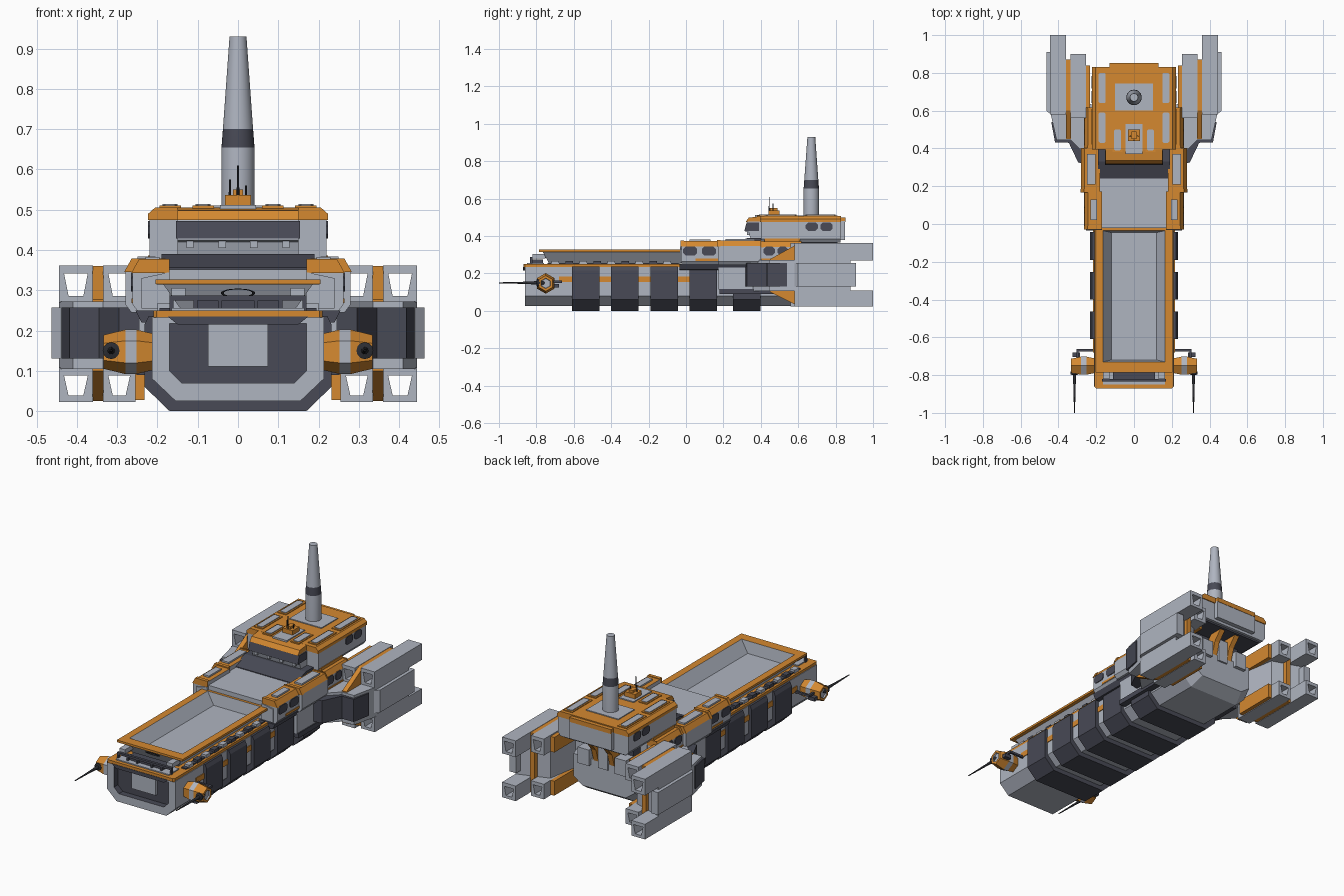
import bpy, bmesh, math
from mathutils import Vector


def material(name, rgb):
    m = bpy.data.materials.new(name)
    m.diffuse_color = (*rgb, 1)
    return m


GRAY = material("light gray hull", (0.43, 0.46, 0.53))
ORANGE = material("orange trim", (0.66, 0.25, 0.03))
DARK = material("dark slate", (0.065, 0.068, 0.092))
BLACK = material("near black", (0.025, 0.026, 0.032))


def loft(name, rings, mats, mirror=False, rule=None, closed=False):
    """Skin rings of equal point count; rule(center) picks the material index."""
    mats = mats if isinstance(mats, list) else [mats]
    bm = bmesh.new()
    vs = [[bm.verts.new(p) for p in r] for r in rings]
    n = len(vs[0])
    pairs = list(zip(vs, vs[1:])) + ([(vs[-1], vs[0])] if closed else [])
    for a, b in pairs:
        for i in range(n):
            bm.faces.new((a[i], a[(i + 1) % n], b[(i + 1) % n], b[i]))
    if not closed:
        bm.faces.new(vs[0][::-1])
        bm.faces.new(vs[-1])
    bmesh.ops.recalc_face_normals(bm, faces=bm.faces[:])
    if rule:
        for f in bm.faces:
            f.material_index = int(rule(f.calc_center_median()))
    me = bpy.data.meshes.new(name)
    bm.to_mesh(me)
    bm.free()
    for m in mats:
        me.materials.append(m)
    ob = bpy.data.objects.new(name, me)
    bpy.context.collection.objects.link(ob)
    if mirror:
        mod = ob.modifiers.new("mirror", 'MIRROR')
        mod.use_mirror_merge = False
    return ob


def ring(pts, axis, d):
    if axis == 'x':
        return [(d, a, b) for a, b in pts]
    if axis == 'y':
        return [(a, d, b) for a, b in pts]
    return [(a, b, d) for a, b in pts]


def prism(name, pts, axis, a, b, mats, mirror=False, rule=None):
    return loft(name, [ring(pts, axis, a), ring(pts, axis, b)], mats, mirror, rule)


def rect(a0, a1, b0, b1, c=0):
    if not c:
        return [(a0, b0), (a1, b0), (a1, b1), (a0, b1)]
    return [(a0 + c, b0), (a1 - c, b0), (a1, b0 + c), (a1, b1 - c),
            (a1 - c, b1), (a0 + c, b1), (a0, b1 - c), (a0, b0 + c)]


def box(name, x0, x1, y0, y1, z0, z1, mats, mirror=False, c=0):
    return prism(name, rect(x0, x1, y0, y1, c), 'z', z0, z1, mats, mirror)


def sym(half):
    return half + [(-a, b) for a, b in reversed(half)]


def circle(ca, cb, r, n, start=0.0):
    return [(ca + r * math.cos(start + i * math.tau / n),
             cb + r * math.sin(start + i * math.tau / n)) for i in range(n)]


# Hull with recessed bow
hull = sym([(0.155, 0.025), (0.213, 0.08), (0.213, 0.235)])
stern = sym([(0.135, 0.07), (0.19, 0.11), (0.19, 0.235)])
mouth = sym([(0.14, 0.07), (0.17, 0.10), (0.17, 0.218)])
loft("hull", [ring(stern, 'y', 0.73), ring(hull, 'y', 0.66), ring(hull, 'y', -0.86),
              ring(mouth, 'y', -0.86), ring(mouth, 'y', -0.825)], [GRAY, DARK],
     rule=lambda c: -0.855 < c.y < -0.8)
box("bow_hatch", -0.075, 0.075, -0.84, -0.82, 0.11, 0.215, GRAY)
prism("bow_hatch_lip", sym([(0.15, 0.215), (0.175, 0.235)]), 'y', -0.872, -0.84, DARK)
# Dark ribs around the hull
rib = sym([(0.17, 0.0), (0.232, 0.06), (0.232, 0.215), (0.222, 0.236)])
for i, y in enumerate((-0.61, -0.40, -0.19, 0.02, 0.25)):
    prism(f"hull_rib_{i + 1}", rib, 'y', y, y + 0.147, DARK)
box("hull_side_stripe", 0.208, 0.217, -0.68, 0.02, 0.155, 0.185, ORANGE, True)
# Cargo deck
box("cargo_deck", -0.21, 0.21, -0.87, 0.0, 0.232, 0.25, ORANGE, c=0.008)
box("bow_deck_plate", -0.165, 0.165, -0.85, -0.76, 0.25, 0.256, GRAY)
box("deck_channel", 0.165, 0.195, -0.74, -0.04, 0.25, 0.256, DARK, True)
for i in range(9):
    y = -0.72 + i * 0.075
    box(f"deck_fitting_{i + 1}", 0.17, 0.20, y, y + 0.04, 0.25, 0.268, [GRAY, DARK][i % 2], True)
# Bow railing
box("bow_rail", -0.17, 0.17, -0.835, -0.82, 0.275, 0.287, DARK)
for i, x in enumerate((0.04, 0.10, 0.16)):
    box(f"bow_rail_post_{i + 1}", x, x + 0.01, -0.835, -0.82, 0.25, 0.28, DARK, True)
box("bow_winch", -0.11, 0.11, -0.82, -0.765, 0.256, 0.275, DARK)
box("bow_rail_end", 0.13, 0.165, -0.82, -0.75, 0.28, 0.305, GRAY, True)

# Open cargo hopper
loft("cargo_hopper", [ring(rect(*r), 'z', z) for r, z in (
    ((-0.14, 0.14, -0.73, -0.03), 0.25), ((-0.185, 0.185, -0.765, -0.01), 0.314),
    ((-0.205, 0.205, -0.785, 0.0), 0.315), ((-0.205, 0.205, -0.785, 0.0), 0.327),
    ((-0.165, 0.165, -0.73, -0.035), 0.327), ((-0.12, 0.12, -0.72, -0.045), 0.262))],
    [GRAY, ORANGE], rule=lambda c: c.z > 0.313)
oval = [[(math.cos(t) * 0.043 * k, y - 0.012 * math.sin(t) * k, 0.293 + math.sin(t) * 0.011 * k)
         for t in (i * math.tau / 24 for i in range(24))]
        for k, y in ((1, -0.755), (1, -0.762), (0.82, -0.762), (0.82, -0.755))]
loft("hopper_port_ring", oval, BLACK, closed=True)

# Middle section
box("mid_body", -0.19, 0.19, -0.02, 0.62, 0.235, 0.352, GRAY)
prism("mid_step", [(0.24, 0.35), (0.24, 0.356), (0.33, 0.39), (0.42, 0.39), (0.42, 0.35)], 'x', -0.19, 0.19, DARK)


def shoulder(name, x0, x1, y0, y1, z1):
    pts = [(x0, 0.245), (x1 - 0.015, 0.245), (x1, 0.265), (x1, z1 - 0.028), (x1 - 0.018, z1), (x0, z1)]
    prism(name, pts, 'y', y0, y1, [GRAY, ORANGE], True, lambda c: c.z > z1 - 0.02)
    for j, y in enumerate((y0, y1)):
        prism(f"{name}_collar_{j}", [(x0, z1 - 0.03), (x1 + 0.003, z1 - 0.03), (x1 - 0.016, z1 + 0.004),
              (x0, z1 + 0.004)], 'y', y - 0.004, y + 0.015 if j == 0 else y + 0.002, ORANGE, True)


shoulder("front_shoulder", 0.17, 0.262, -0.025, 0.17, 0.373)
shoulder("rear_shoulder", 0.18, 0.28, 0.17, 0.40, 0.375)
shoulder("aft_shoulder", 0.17, 0.262, 0.40, 0.615, 0.37)
box("front_shoulder_panel", 0.195, 0.23, 0.02, 0.13, 0.37, 0.382, GRAY, True)
box("rear_shoulder_panel", 0.205, 0.25, 0.21, 0.37, 0.37, 0.384, GRAY, True)
for i, (y0, y1) in enumerate(((-0.015, 0.06), (0.085, 0.16), (0.415, 0.475), (0.49, 0.545))):
    prism(f"mid_window_{i + 1}", rect(y0, y1, 0.297, 0.343, 0.012), 'x', 0.258, 0.266, DARK, True)
prism("mid_stripe", rect(0.05, 0.60, 0.268, 0.28), 'x', 0.255, 0.265, ORANGE, True)
prism("mid_skirt", [(0.15, 0.215), (0.24, 0.22), (0.255, 0.25), (0.15, 0.25)], 'y', -0.035, 0.33, DARK, True)
prism("shoulder_front_face", [(0.17, 0.255), (0.24, 0.255), (0.24, 0.33), (0.17, 0.345)],
      'y', -0.032, -0.02, GRAY, True)
# Side sponsons with dark footing
box("sponson", 0.19, 0.246, 0.175, 0.62, 0.115, 0.25, GRAY, True)
box("sponson_footing", 0.19, 0.252, 0.18, 0.545, 0.09, 0.117, DARK, True)

# Upper bridge tower
prism("tower", sym([(0.205, 0.365), (0.22, 0.385), (0.22, 0.478)]), 'y', 0.40, 0.825, GRAY)
prism("tower_roof", sym([(0.223, 0.474), (0.223, 0.49), (0.205, 0.506)]), 'y', 0.395, 0.83, ORANGE)
box("tower_tail", -0.13, 0.13, 0.82, 0.85, 0.38, 0.48, GRAY)
box("tower_tail_roof", -0.13, 0.13, 0.82, 0.852, 0.475, 0.50, ORANGE)
box("tower_base_trim", -0.224, 0.224, 0.42, 0.61, 0.37, 0.386, ORANGE)
box("tower_underside", -0.19, 0.19, 0.60, 0.81, 0.355, 0.368, DARK)
# Bridge front with raked window band
prism("bridge", [(0.40, 0.37), (0.35, 0.37), (0.335, 0.42), (0.315, 0.425), (0.33, 0.478), (0.40, 0.478)],
      'x', -0.15, 0.15, GRAY)
prism("bridge_window", [(0.39, 0.428), (0.312, 0.428), (0.324, 0.472), (0.39, 0.472)], 'x', -0.154, 0.154, DARK)
prism("bridge_roof", [(0.40, 0.474), (0.318, 0.474), (0.335, 0.498), (0.40, 0.506)], 'x', -0.15, 0.15, ORANGE)
for i, x in enumerate((0.03, 0.11)):
    box(f"bridge_bracket_{i + 1}", x, x + 0.018, 0.325, 0.36, 0.405, 0.427, GRAY, True)
for i, y in enumerate((0.64, 0.718)):
    prism(f"tower_window_{i + 1}", rect(y, y + 0.065, 0.428, 0.472, 0.012), 'x', 0.216, 0.224, DARK, True)
# Roof panels on raised orange frames
for i, (x0, x1, y0, y1) in enumerate(((0.15, 0.187, 0.64, 0.80), (0.15, 0.187, 0.43, 0.59), (0.068, 0.105, 0.39, 0.50))):
    box(f"roof_frame_{i + 1}", x0 - 0.008, x1 + 0.008, y0 - 0.01, y1 + 0.01, 0.50, 0.510, ORANGE, True)
    box(f"roof_panel_{i + 1}", x0, x1, y0, y1, 0.50, 0.514, GRAY, True, 0.006)
box("funnel_plate", -0.10, 0.10, 0.60, 0.745, 0.50, 0.511, GRAY)
box("antenna_plate", -0.045, 0.045, 0.37, 0.53, 0.50, 0.512, GRAY)
box("antenna_base", -0.032, 0.032, 0.44, 0.50, 0.51, 0.537, ORANGE)
box("antenna_head", -0.012, 0.012, 0.45, 0.49, 0.535, 0.55, ORANGE)
for i, (x, y, h) in enumerate(((0, 0.445, 0.61), (0.02, 0.465, 0.56), (-0.02, 0.465, 0.575))):
    loft(f"antenna_{i + 1}", [ring(circle(x, y, r, 6), 'z', z) for r, z in ((0.004, 0.51), (0.002, h))], BLACK)

# Tall funnel with dark band
funnel = loft("funnel", [ring(circle(0, 0.67, r, 32), 'z', z) for r, z in (
    (0.041, 0.50), (0.041, 0.655), (0.0375, 0.70), (0.021, 0.93))], [GRAY, DARK],
    rule=lambda c: 0.66 < c.z < 0.7)
for o in bpy.context.selected_objects:
    o.select_set(False)
funnel.select_set(True)
bpy.context.view_layer.objects.active = funnel
bpy.ops.object.shade_smooth_by_angle()

# Stern supports under the tower
box("stern_core", -0.15, 0.15, 0.60, 0.68, 0.235, 0.36, DARK)
prism("stern_strut", [(0.68, 0.23), (0.73, 0.23), (0.75, 0.30), (0.80, 0.36), (0.72, 0.36), (0.68, 0.31)],
      'x', 0.035, 0.065, ORANGE, True)
box("stern_block", 0.08, 0.15, 0.66, 0.75, 0.20, 0.29, GRAY, True)
box("stern_hatch", -0.03, 0.03, 0.66, 0.74, 0.20, 0.33, GRAY)

# Engine pods
prism("engine_body", [(0.20, 0.34), (0.25, 0.36), (0.335, 0.445), (0.41, 0.445), (0.445, 0.60), (0.445, 0.88),
      (0.27, 0.82), (0.24, 0.64), (0.20, 0.62)], 'z', 0.105, 0.272, GRAY, True)
prism("engine_dark_fairing", [(0.21, 0.315), (0.295, 0.325), (0.345, 0.43), (0.418, 0.432), (0.438, 0.54),
      (0.30, 0.56), (0.21, 0.50)], 'z', 0.13, 0.257, DARK, True)
prism("engine_side_pad", [(0.42, 0.56), (0.463, 0.60), (0.463, 0.91), (0.42, 0.91)], 'z', 0.13, 0.257, GRAY, True)
for i, (x0, x1, y0, y1) in enumerate(((0.36, 0.445, 0.58, 1.0), (0.255, 0.335, 0.56, 0.90))):
    for label, z0, z1 in (("upper", 0.27, 0.362), ("lower", 0.023, 0.108)):
        # hollow square nozzle tubes, open at both ends
        out = rect(x0, x1, z0, z1)
        hole = [(x0 + 0.024, z0 + 0.016), (x1 - 0.024, z0 + 0.016), (x1 - 0.013, z1 - 0.02), (x0 + 0.013, z1 - 0.02)]
        loft(f"{label}_nozzle_{i + 1}", [ring(out, 'y', y0), ring(out, 'y', y1), ring(hole, 'y', y1),
             ring(hole, 'y', y0)], GRAY, True, closed=True)
prism("engine_spine", [(0.45, 0.10), (0.60, 0.025), (0.87, 0.025), (0.87, 0.36), (0.60, 0.36), (0.45, 0.277)],
      'x', 0.334, 0.361, ORANGE, True)
for label, z0, z1 in (("upper", 0.27, 0.355), ("lower", 0.027, 0.108)):
    box(f"{label}_inner_bracket", 0.232, 0.256, 0.60, 0.84, z0, z1, ORANGE, True)

# Bow turrets with long needle guns
hexes = [ring(circle(-0.75, 0.147, r, 6, math.pi / 6), 'x', x) for x, r in (
    (0.21, 0.045), (0.252, 0.055), (0.28, 0.055), (0.334, 0.042), (0.334, 0.028), (0.326, 0.026))]
loft("turret", hexes, [ORANGE, GRAY], True, lambda c: 0.255 < c.x < 0.28 or 0.32 < c.x < 0.331)
gun = ((0.012, -0.755), (0.021, -0.785), (0.021, -0.797), (0.009, -0.80), (0.006, -0.86), (0.0025, -1.0))
loft("turret_gun", [ring(circle(0.315, 0.15, r, 12), 'y', y) for r, y in gun], BLACK, True)
box("turret_pipe_out", 0.21, 0.305, -0.675, -0.663, 0.15, 0.162, DARK, True)
box("turret_pipe_back", 0.293, 0.305, -0.72, -0.663, 0.15, 0.162, DARK, True)
box("turret_clamp", 0.285, 0.325, -0.705, -0.68, 0.125, 0.145, DARK, True)
